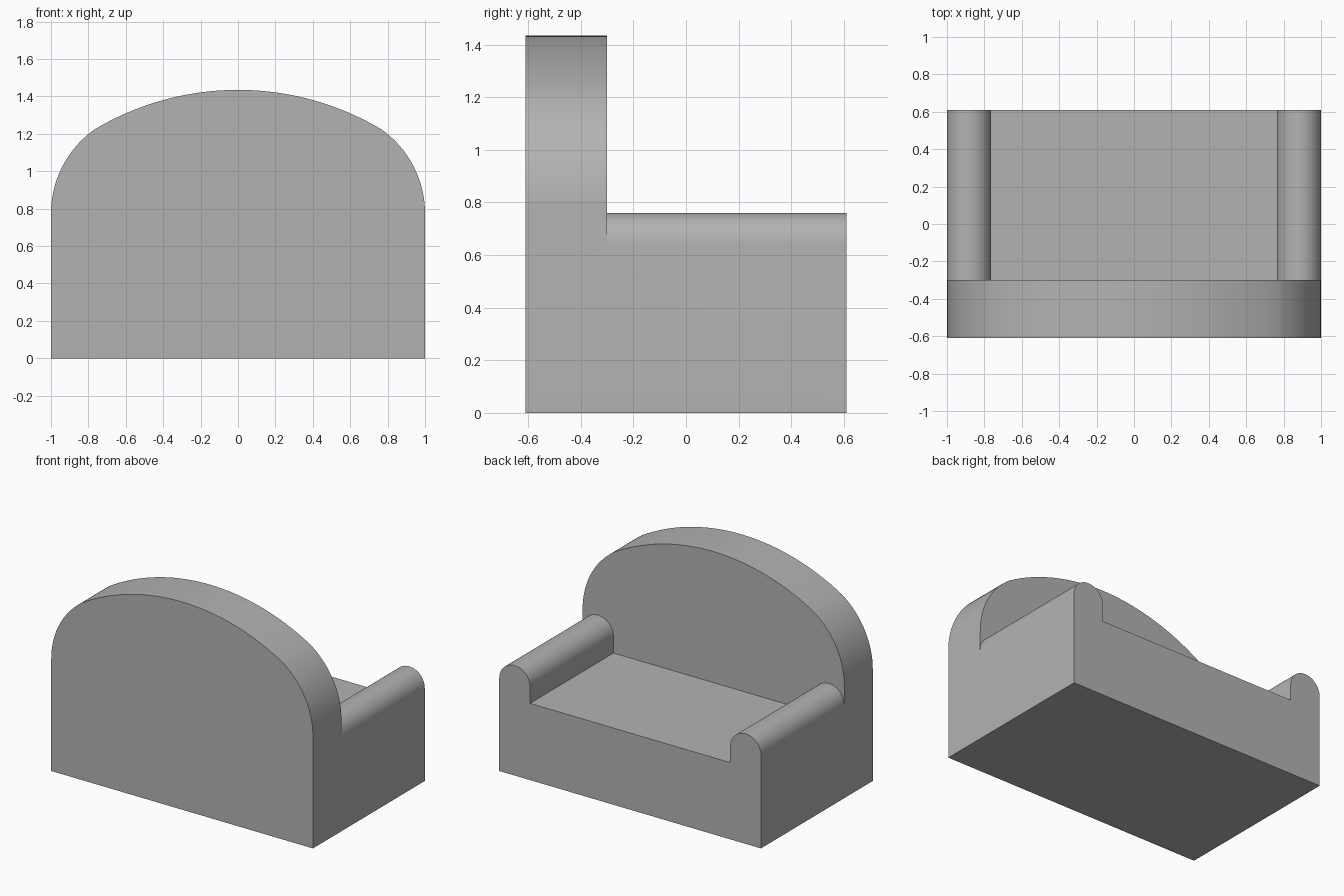
import bpy, bmesh
from math import sin, cos, radians, asin, acos, degrees

default = bpy.data.objects.get("Cube")
if default:
    bpy.data.objects.remove(default)

GREY = (0.45, 0.45, 0.45, 1)
fabric = bpy.data.materials.new("grey fabric")
fabric.diffuse_color = GREY
fabric.use_nodes = True
fabric.node_tree.nodes["Principled BSDF"].inputs["Base Color"].default_value = GREY


def arc(cx, cz, r, start, end, steps):
    """Points on a circle in the x-z plane, angles in degrees."""
    angles = [radians(start + (end - start) * i / steps) for i in range(steps + 1)]
    return [(cx + r * cos(a), cz + r * sin(a)) for a in angles]


def mirrored(half):
    """Complete a right-hand outline with its mirror image."""
    return half + [(-x, z) for x, z in reversed(half) if x > 1e-4]


def extrude(name, outline, y0, y1):
    """Solid made by sweeping an x-z outline along y."""
    bm = bmesh.new()
    face = bm.faces.new([bm.verts.new((x, y0, z)) for x, z in outline])
    swept = bmesh.ops.extrude_face_region(bm, geom=[face])["geom"]
    verts = [v for v in swept if isinstance(v, bmesh.types.BMVert)]
    bmesh.ops.translate(bm, vec=(0, y1 - y0, 0), verts=verts)
    bmesh.ops.recalc_face_normals(bm, faces=bm.faces)
    mesh = bpy.data.meshes.new(name)
    bm.to_mesh(mesh)
    bm.free()
    mesh.materials.append(fabric)
    obj = bpy.data.objects.new(name, mesh)
    bpy.context.collection.objects.link(obj)
    return obj


DEPTH, BACK_FRONT = 0.61, -0.30

# Backrest: rounded shoulders running into a broad shallow arch
top, corner_x, corner_z = 1.435, 0.765, 1.225
rise = top - corner_z
arch_r = (corner_x ** 2 + rise ** 2) / (2 * rise)
shoulder_r = 0.55
turn = acos((corner_x - 1 + shoulder_r) / shoulder_r)
shoulder_z = corner_z - shoulder_r * sin(turn)
shoulder = arc(1 - shoulder_r, shoulder_z, shoulder_r, 0, degrees(turn), 16)
arch = arc(0, top - arch_r, arch_r, 90 - degrees(asin(corner_x / arch_r)), 90, 20)
sofa = extrude("sofa_body", mirrored([(1, 0)] + shoulder + arch[1:]), -DEPTH, BACK_FRONT)

# Seat and round-topped arms share one cross-section
arm_r, arm_top, seat_z = 0.118, 0.76, 0.53
arm = arc(1 - arm_r, arm_top - arm_r, arm_r, 0, 180, 24)
seat = extrude("seat_and_arms",
               mirrored([(1, 0)] + arm + [(1 - 2 * arm_r, seat_z)]),
               BACK_FRONT - 0.1, DEPTH)

# Join into one continuous body
bpy.context.view_layer.objects.active = sofa
sofa.select_set(True)
join = sofa.modifiers.new("join", "BOOLEAN")
join.operation = "UNION"
join.solver = "EXACT"
join.object = seat
bpy.ops.object.modifier_apply(modifier=join.name)
bpy.data.objects.remove(seat)

# Merge the flush panels, then smooth the curves
bm = bmesh.new()
bm.from_mesh(sofa.data)
bmesh.ops.remove_doubles(bm, verts=bm.verts, dist=1e-5)
bmesh.ops.dissolve_limit(bm, angle_limit=radians(0.5), verts=bm.verts, edges=bm.edges)
bm.to_mesh(sofa.data)
bm.free()
bpy.ops.object.shade_smooth_by_angle(angle=radians(30))
